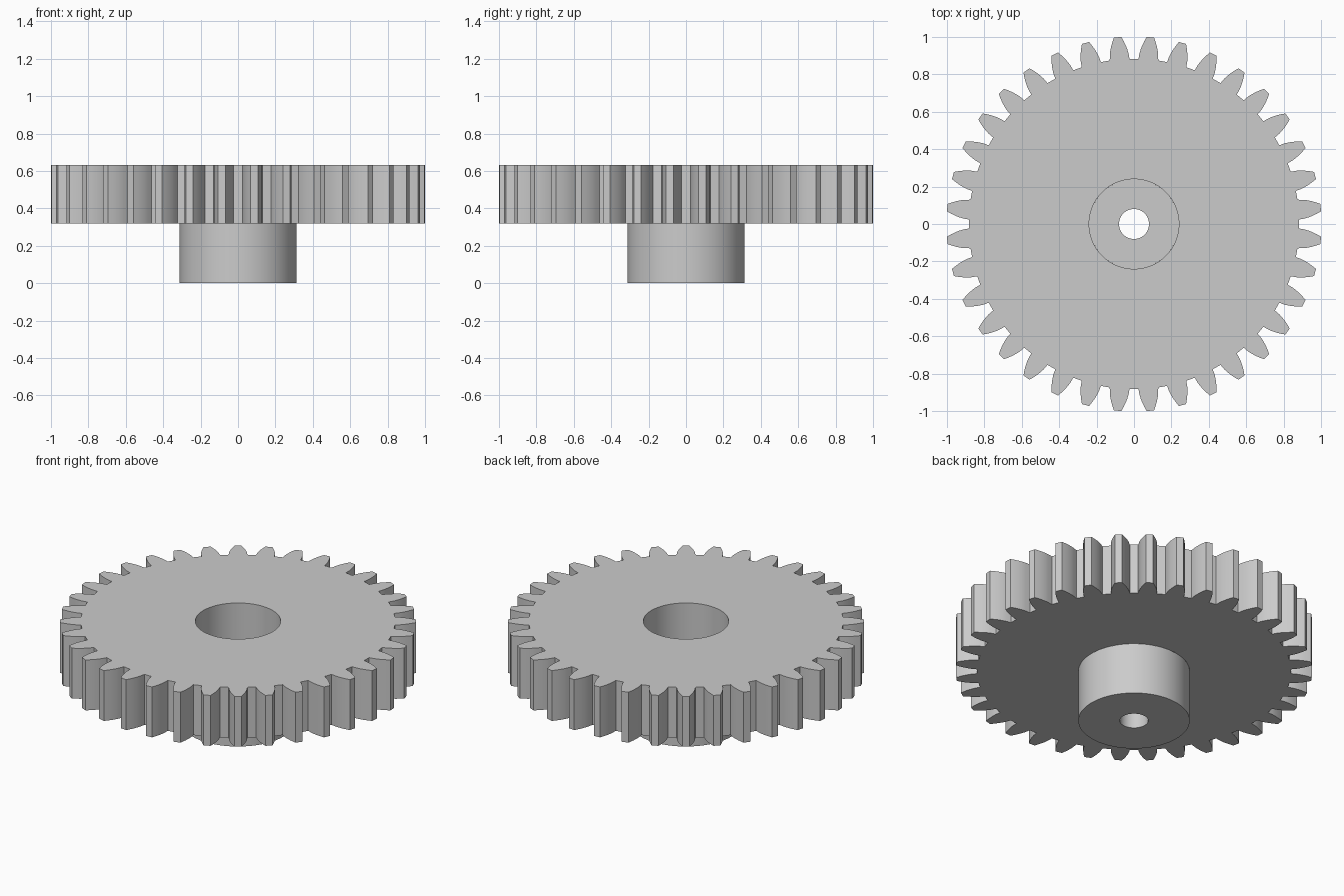
import bpy, bmesh
from math import acos, cos, sin, tan, pi, radians

cube = bpy.data.objects.get("Cube")
if cube:
    bpy.data.objects.remove(cube, do_unlink=True)

TEETH = 36
TIP_R = 1.0023
MODULE = 2 * TIP_R / (TEETH + 2)
PITCH_R = MODULE * TEETH / 2
ROOT_R = PITCH_R - 1.25 * MODULE
BASE_R = PITCH_R * cos(radians(20))
HUB_R, BORE_R, HOLE_R = 0.313, 0.24, 0.08
WHEEL_Z, TOP_Z, FLOOR_Z = 0.32, 0.633, 0.16

grey = bpy.data.materials.new("plain grey")
grey.use_nodes = True
grey.diffuse_color = (0.6, 0.6, 0.6, 1)
grey.node_tree.nodes["Principled BSDF"].inputs["Base Color"].default_value = grey.diffuse_color


def involute(a):
    return tan(a) - a


def half_angle(r):
    """Half the angular width of a tooth at radius r."""
    return pi / TEETH / 2 + involute(radians(20)) - involute(acos(BASE_R / r))


def tooth_outline():
    """Outline of the toothed rim as (radius, angle) pairs."""
    steps = 5
    flank = [(ROOT_R, half_angle(BASE_R) + 0.002)]
    for i in range(steps + 1):
        r = BASE_R + (TIP_R - BASE_R) * i / steps
        flank.append((r, half_angle(r)))
    points = []
    for k in range(TEETH):
        mid = 2 * pi * (k + 0.5) / TEETH
        points += [(r, mid - a) for r, a in flank]
        points += [(r, mid + a) for r, a in reversed(flank)]
    return points


def ring(radius, z, angles):
    return [(radius * cos(a), radius * sin(a), z) for a in angles]


def skin(name, rings):
    """Join successive rings with quads."""
    bm = bmesh.new()
    loops = [[bm.verts.new(p) for p in r] for r in rings]
    n = len(loops[0])
    for lower, upper in zip(loops, loops[1:]):
        for i in range(n):
            j = (i + 1) % n
            bm.faces.new((lower[i], lower[j], upper[j], upper[i]))
    mesh = bpy.data.meshes.new(name)
    bm.to_mesh(mesh)
    bm.free()
    mesh.materials.append(grey)
    obj = bpy.data.objects.new(name, mesh)
    bpy.context.collection.objects.link(obj)
    bpy.ops.object.select_all(action="DESELECT")
    obj.select_set(True)
    bpy.context.view_layer.objects.active = obj
    bpy.ops.object.shade_smooth_by_angle(angle=radians(20))
    return obj


# Toothed wheel with its wide bore
outline = tooth_outline()
angles = [a for _, a in outline]


def rim(z):
    return [(r * cos(a), r * sin(a), z) for r, a in outline]


skin("gear_wheel", [
    ring(HUB_R, WHEEL_Z, angles), rim(WHEEL_Z), rim(TOP_Z),
    ring(BORE_R, TOP_Z, angles), ring(BORE_R, WHEEL_Z, angles)])

# Hub below the wheel: stepped bore, shaft hole and outer wall
turn = [2 * pi * i / 96 for i in range(96)]
hub_profile = [(BORE_R, WHEEL_Z), (BORE_R, FLOOR_Z), (HOLE_R, FLOOR_Z),
               (HOLE_R, 0), (HUB_R, 0), (HUB_R, WHEEL_Z)]
skin("hub", [ring(r, z, turn) for r, z in hub_profile])
